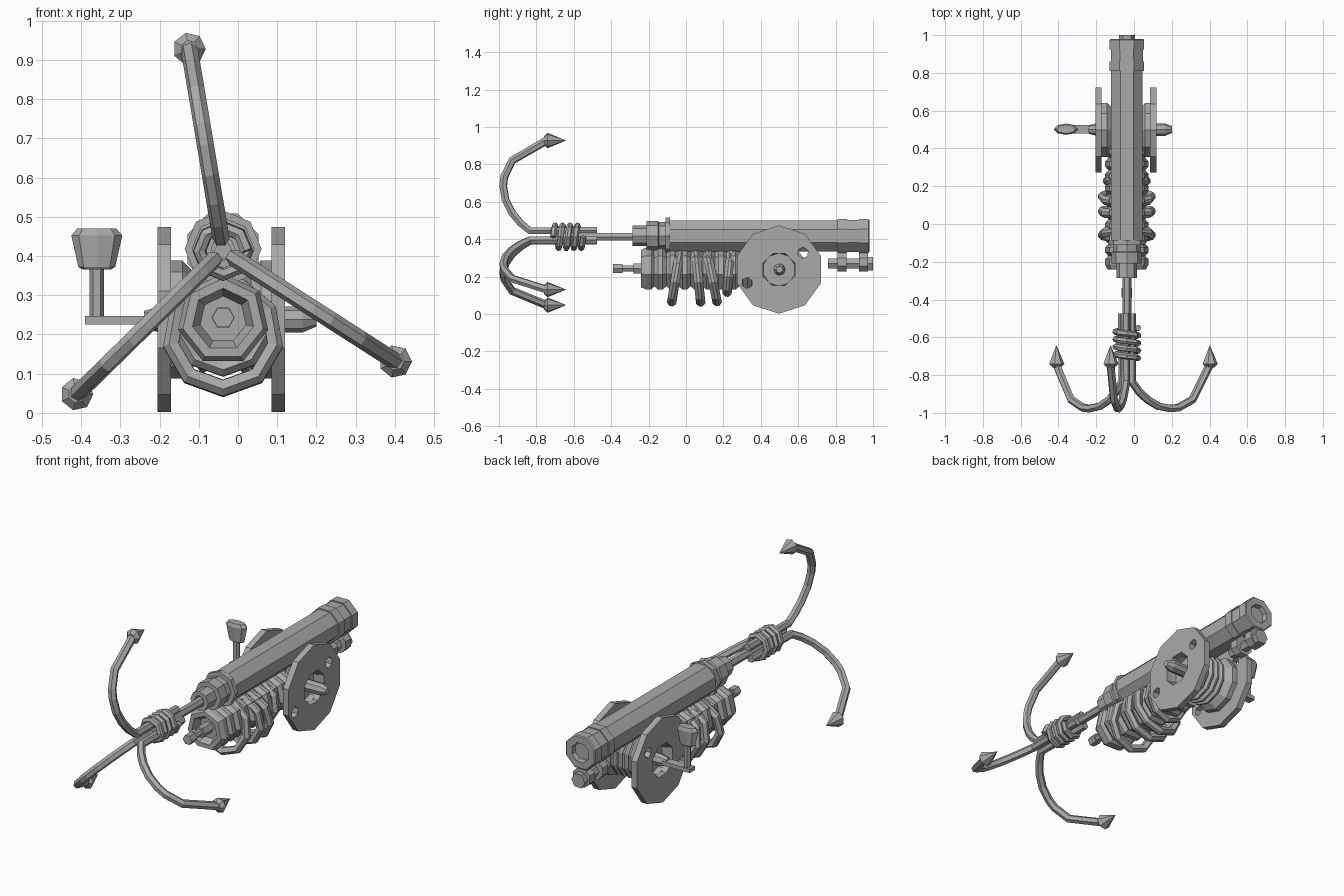
import bpy, bmesh, math
from mathutils import Matrix, Vector

cube = bpy.data.objects.get("Cube")
if cube:
    bpy.data.objects.remove(cube)

steel = bpy.data.materials.new("grey_steel")
steel.use_nodes = True
GREY = (0.4, 0.4, 0.4, 1)
steel.diffuse_color = GREY
steel.node_tree.nodes["Principled BSDF"].inputs["Base Color"].default_value = GREY

CX = -0.038          # shared centre plane
BARREL_Z = 0.418
BODY_Z = 0.238
REEL_Y = 0.497


def add_mesh(name, bm):
    bmesh.ops.recalc_face_normals(bm, faces=bm.faces)
    mesh = bpy.data.meshes.new(name)
    bm.to_mesh(mesh)
    bm.free()
    mesh.materials.append(steel)
    obj = bpy.data.objects.new(name, mesh)
    bpy.context.collection.objects.link(obj)
    return obj


def lathe(name, profile, sides, centre, axis="Y", turn=0.0, squash=1.0, closed=False):
    """Revolve (position, radius) pairs about an axis through centre."""
    bm = bmesh.new()
    rings = []
    for t, r in profile:
        ring = []
        for i in range(sides):
            a = turn + math.tau * i / sides
            u, v = r * math.cos(a), r * math.sin(a)
            p = {"X": (t, u, v), "Y": (u, t, v), "Z": (u, v * squash, t)}[axis]
            ring.append(bm.verts.new(Vector(p) + Vector(centre)))
        rings.append(ring)
    pairs = list(zip(rings, rings[1:]))
    if closed:
        pairs.append((rings[-1], rings[0]))
    for a, b in pairs:
        for i in range(sides):
            j = (i + 1) % sides
            bm.faces.new((a[i], a[j], b[j], b[i]))
    if not closed:
        bm.faces.new(rings[0])
        bm.faces.new(rings[-1])
    return add_mesh(name, bm)


def tube(name, points, radius):
    """Six-sided flat-shaded tube along a path."""
    curve = bpy.data.curves.new(name, "CURVE")
    curve.dimensions = "3D"
    curve.bevel_depth = radius
    curve.bevel_resolution = 1
    curve.use_fill_caps = True
    spline = curve.splines.new("POLY")
    spline.points.add(len(points) - 1)
    for p, co in zip(spline.points, points):
        p.co = (*co, 1)
    spline.use_smooth = False
    curve.materials.append(steel)
    obj = bpy.data.objects.new(name, curve)
    bpy.context.collection.objects.link(obj)
    return obj


def cut(obj, cutter):
    """Subtract cutter from obj and bake the result."""
    mod = obj.modifiers.new("cut", "BOOLEAN")
    mod.operation = "DIFFERENCE"
    mod.solver = "EXACT"
    mod.object = cutter
    bpy.context.view_layer.update()
    baked = bpy.data.meshes.new_from_object(
        obj.evaluated_get(bpy.context.evaluated_depsgraph_get()))
    obj.modifiers.clear()
    obj.data = baked
    bpy.data.objects.remove(cutter)


FLAT = math.pi / 8   # turns an octagon flat side up
barrel_axis = (CX, 0, BARREL_Z)
body_axis = (CX, 0, BODY_Z)

# Barrel with a stepped muzzle and an open rear end
lathe("barrel", [(-0.09, 0.06), (-0.09, 0.09), (0.95, 0.09), (0.95, 0.04)],
      8, barrel_axis, turn=FLAT)
lathe("muzzle", [(-0.25, 0.03), (-0.285, 0.03), (-0.285, 0.055), (-0.21, 0.055),
                 (-0.21, 0.08), (-0.15, 0.08), (-0.145, 0.073), (-0.11, 0.073),
                 (-0.11, 0.098), (-0.085, 0.098), (-0.085, 0.06)], 8, barrel_axis)
lathe("rear_cap", [(0.81, 0.08), (0.81, 0.098), (0.86, 0.098), (0.86, 0.092),
                   (0.925, 0.092), (0.925, 0.098), (0.975, 0.098), (0.98, 0.092),
                   (0.98, 0.055), (0.955, 0.05)], 8, barrel_axis, turn=FLAT)

# Bolt held under the rear end by two lugs
for i, y in enumerate((0.81, 0.925)):
    lathe(f"lug_{i + 1}", [(y, 0.055), (y + 0.048, 0.055)], 8, (CX, 0, 0.278), turn=FLAT)
lathe("rear_bolt", [(0.76, 0.03), (0.95, 0.03), (0.95, 0.042), (1.0, 0.042)],
      6, (CX, 0, 0.27))

# Rod joining the barrel to the hooks
lathe("rod", [(-0.68, 0.024), (-0.24, 0.024)], 6, (CX, 0, 0.413))

# Three grappling hooks: path as (distance from axis, y)
hook_path = [(0.033, -0.475), (0.033, -0.835), (0.075, -0.885), (0.13, -0.93),
             (0.2, -0.965), (0.275, -0.977), (0.325, -0.972), (0.413, -0.932),
             (0.465, -0.85), (0.522, -0.745)]
hook_path[7:9] = [(0.413, -0.93)]
for i, degrees in enumerate((99.5, 224.4, 327.3)):
    a = math.radians(degrees)
    c, s = math.cos(a), math.sin(a)
    tube(f"hook_{i + 1}", [(CX + r * c, y, 0.413 + r * s) for r, y in hook_path], 0.022)
    lathe(f"hook_point_{i + 1}", [(-0.76, 0.022), (-0.74, 0.042), (-0.643, 0.001)],
          7, (CX + 0.522 * c, 0, 0.413 + 0.522 * s))

# Binding wound around the hook shanks
wrap = []
for i in range(8 * 4 + 1):
    a = math.tau * i / 8
    wrap.append((CX + 0.06 * math.cos(a), -0.71 + 0.16 * i / 32, 0.413 + 0.06 * math.sin(a)))
tube("binding", wrap, 0.017)

# Ribbed body under the barrel, hollow at the front
ribs = [(-0.2, 0.0), (-0.2, 0.06), (-0.24, 0.08), (-0.24, 0.105), (-0.215, 0.118), (-0.185, 0.118)]
ribs[0] = (-0.2, 0.02)
for i in range(9):
    y = -0.17 + i * 0.065
    ribs += [(y, 0.1), (y + 0.02, 0.118), (y + 0.045, 0.118)]
lathe("body", ribs, 7, body_axis, turn=math.pi / 2)
lathe("body_shaft", [(-0.39, 0.028), (-0.34, 0.028), (-0.34, 0.019), (-0.28, 0.019),
                     (-0.28, 0.03), (-0.19, 0.03)], 6, (CX, 0, 0.243))

# Larger loose coils hanging around the body
for i, (y, tilt) in enumerate(((-0.055, -0.16), (0.065, 0.1), (0.14, 0.2), (0.23, -0.1))):
    big = 0.155 if i < 3 else 0.128
    coil = lathe(f"coil_{i + 1}", [(-0.025, big - 0.015), (-0.008, big), (0.008, big),
                                   (0.025, big - 0.015), (0.015, big - 0.04),
                                   (-0.015, big - 0.04)],
                 9, (0, 0, 0), turn=-math.pi / 2, closed=True)
    coil.data.transform(Matrix.Translation((CX, y, 0.195 if i < 3 else 0.22))
                        @ Matrix.Rotation(tilt, 4, "X"))

# Reel drum with windings between flared ends
drum = [(-0.1, 0.05), (-0.1, 0.088), (-0.132, 0.092), (-0.132, 0.15), (-0.1, 0.15), (-0.075, 0.125)]
for i in range(4):
    x = -0.06 + i * 0.035
    drum += [(x - 0.008, 0.115), (x + 0.008, 0.135), (x + 0.018, 0.135)]
drum += [(0.075, 0.125)] + [(-x, r) for x, r in drum[4:0:-1]] + [(0.1, 0.05)]
reel_centre = (CX - 0.004, REEL_Y, BODY_Z)
lathe("reel_drum", drum, 10, reel_centre, axis="X", turn=math.pi / 2)

# Reel side plates with a hub opening and two small holes each
for side, x in (("right", -0.188), ("left", 0.103)):
    plate = lathe(f"{side}_reel_plate", [(-0.017, 0.236), (0.017, 0.236)], 10,
                  (x, REEL_Y, BODY_Z), axis="X", turn=math.pi / 2)
    for dy, dz, r in ((0, 0, 0.092), (0.128, 0.09, 0.03), (-0.17, -0.072, 0.03)):
        cut(plate, lathe("hole_cutter", [(-0.1, r), (0.1, r)], 8 if r > 0.05 else 6,
                         (x, REEL_Y + dy, BODY_Z + dz), axis="X", turn=FLAT))

# Axle through the reel
lathe("axle", [(-0.24, 0.022), (-0.2, 0.033), (0.165, 0.033), (0.2, 0.018)], 8,
      (0, REEL_Y + 0.003, BODY_Z), axis="X")

# Crank arm, stem and knob
bm = bmesh.new()
bmesh.ops.create_cube(bm, size=1)
bmesh.ops.scale(bm, vec=(0.29, 0.046, 0.022), verts=bm.verts)
bmesh.ops.translate(bm, vec=(-0.245, REEL_Y + 0.005, 0.236), verts=bm.verts)
add_mesh("crank_arm", bm)
knob_centre = (-0.36, REEL_Y + 0.005, 0)
lathe("crank_stem", [(0.24, 0.019), (0.38, 0.019)], 6, knob_centre, axis="Z")
lathe("crank_knob", [(0.365, 0.035), (0.372, 0.047), (0.452, 0.065), (0.47, 0.05)], 8,
      knob_centre, axis="Z", squash=0.46)
